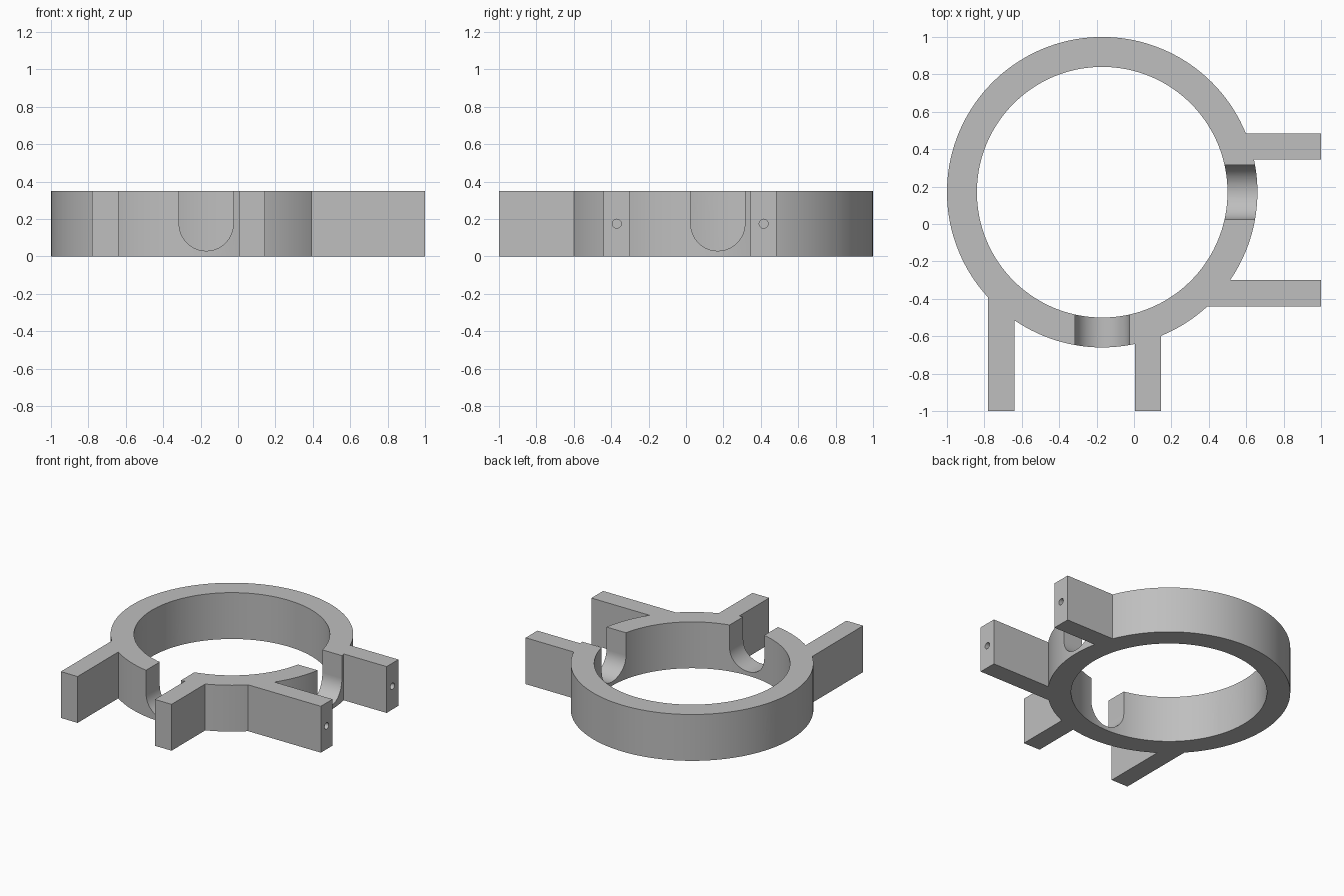
import bpy
import bmesh
from math import pi
from mathutils import Matrix, Vector

if "Cube" in bpy.data.objects:
    bpy.data.objects.remove(bpy.data.objects["Cube"], do_unlink=True)

CENTRE = Vector((-0.17, 0.17, 0))
OUTER, INNER, HEIGHT = 0.83, 0.67, 0.35
MID = HEIGHT / 2
SLOT_R = 0.145

grey = bpy.data.materials.new("plain_grey")
grey.use_nodes = True
colour = (0.52, 0.52, 0.52, 1)
grey.diffuse_color = colour
grey.node_tree.nodes["Principled BSDF"].inputs["Base Color"].default_value = colour


def finish(name, bm, turn=0):
    """Turn a mesh drawn around the ring axis and move it to the ring centre."""
    bm.transform(Matrix.Translation(CENTRE) @ Matrix.Rotation(turn, 4, "Z"))
    bmesh.ops.recalc_face_normals(bm, faces=bm.faces)
    mesh = bpy.data.meshes.new(name)
    bm.to_mesh(mesh)
    bm.free()
    mesh.materials.append(grey)
    obj = bpy.data.objects.new(name, mesh)
    bpy.context.collection.objects.link(obj)
    return obj


def box(name, low, high, turn=0):
    bm = bmesh.new()
    low, high = Vector(low), Vector(high)
    size = Matrix.Diagonal((high - low).to_4d())
    bmesh.ops.create_cube(bm, size=1, matrix=Matrix.Translation((low + high) / 2) @ size)
    return finish(name, bm, turn)


def rod(name, x0, x1, y, radius, sides, turn=0):
    """Cylinder lying along x at mid height."""
    bm = bmesh.new()
    place = Matrix.Translation(((x0 + x1) / 2, y, MID)) @ Matrix.Rotation(pi / 2, 4, "Y")
    bmesh.ops.create_cone(bm, cap_ends=True, segments=sides, radius1=radius,
                          radius2=radius, depth=x1 - x0, matrix=place)
    return finish(name, bm, turn)


def combine(target, tool, operation):
    """Apply a boolean and discard the tool."""
    mod = target.modifiers.new(operation.lower(), "BOOLEAN")
    mod.operation, mod.object, mod.solver = operation, tool, "EXACT"
    bpy.context.view_layer.objects.active = target
    bpy.ops.object.modifier_apply(modifier=mod.name)
    bpy.data.objects.remove(tool, do_unlink=True)


# Ring: rectangular section spun around the axis
bm = bmesh.new()
section = [bm.verts.new(p) for p in
           ((INNER, 0, 0), (OUTER, 0, 0), (OUTER, 0, HEIGHT), (INNER, 0, HEIGHT))]
edges = [bm.edges.new((section[i], section[(i + 1) % 4])) for i in range(4)]
bmesh.ops.spin(bm, geom=section + edges, axis=(0, 0, 1), cent=(0, 0, 0),
               angle=2 * pi, steps=144, use_duplicate=False)
bmesh.ops.remove_doubles(bm, verts=bm.verts, dist=0.0005)
ring = finish("bracket_ring", bm)

# Arms: two toward +x, and the same pair turned toward -y, with blind end holes
for turn in (0, -pi / 2):
    for start, y in ((0.72, 0.245), (0.53, -0.54)):
        arm = box("arm", (start, y - 0.07, 0), (1.17, y + 0.07, HEIGHT), turn)
        combine(ring, arm, "UNION")
        combine(ring, rod("arm_hole", 1.0, 1.3, y, 0.024, 24, turn), "DIFFERENCE")

# U-shaped slots on three sides
for turn in (0, -pi / 2, pi):
    combine(ring, rod("slot_round", 0.5, 1.0, 0, SLOT_R, 64, turn), "DIFFERENCE")
    combine(ring, box("slot_box", (0.5, -SLOT_R, MID), (1.0, SLOT_R, 0.5), turn), "DIFFERENCE")

# Through holes either side of the slot opposite the arms
for y in (-0.235, 0.235):
    combine(ring, rod("wall_hole", 0.5, 1.0, y, 0.024, 24, pi), "DIFFERENCE")

bpy.ops.object.select_all(action="DESELECT")
ring.select_set(True)
bpy.context.view_layer.objects.active = ring
bpy.ops.object.shade_smooth_by_angle(angle=pi / 6)
